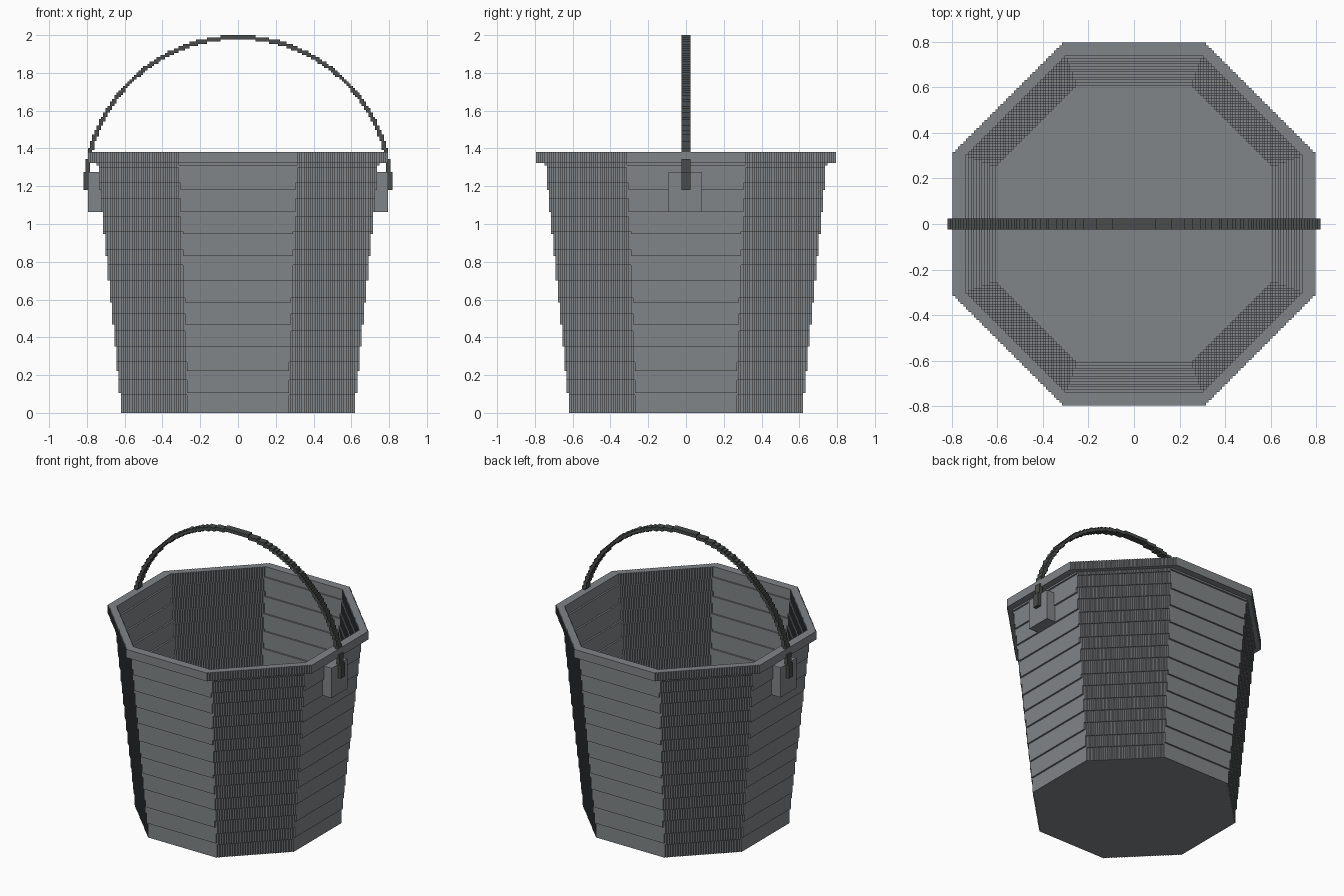
import bpy
import math

cube = bpy.data.objects.get("Cube")
if cube:
    bpy.data.objects.remove(cube)

V = 2 / 171      # size of one block


def material(name, color):
    m = bpy.data.materials.new(name)
    m.use_nodes = True
    m.diffuse_color = (*color, 1)
    m.node_tree.nodes["Principled BSDF"].inputs["Base Color"].default_value = (*color, 1)
    return m


grey = material("bucket grey", (0.22, 0.235, 0.245))
dark = material("handle dark grey", (0.065, 0.073, 0.067))


def runs(cells, axis):
    """Merge neighbouring cells along one axis into (start, end, row) strips."""
    rows = {}
    for c in cells:
        rows.setdefault(c[1 - axis], []).append(c[axis])
    for row, line in rows.items():
        line.sort()
        start = prev = line[0]
        for a in line[1:]:
            if a != prev + 1:
                yield start, prev + 1, row
                start = a
            prev = a
        yield start, prev + 1, row


def build_blocks(name, layers, mat):
    """Skin a stack of cell layers, each (cells), one block high."""
    tiers = []
    for z, cells in layers:
        if tiers and tiers[-1][2] == cells and tiers[-1][1] == z:
            tiers[-1][1] = z + 1
        else:
            tiers.append([z, z + 1, cells])
    verts, index, faces = [], {}, []

    def quad(points, flip):
        ids = []
        for p in points:
            if p not in index:
                index[p] = len(verts)
                verts.append([V * k for k in p])
            ids.append(index[p])
        faces.append(ids[::-1] if flip else ids)

    for n, (lo, hi, cells) in enumerate(tiers):
        below = tiers[n - 1][2] if n else set()
        above = tiers[n + 1][2] if n + 1 < len(tiers) else set()
        # ledges facing up and down
        for z, hidden, flip in ((hi, above, False), (lo, below, True)):
            for a, b, y in runs(cells - hidden, 0):
                quad([(a, y, z), (b, y, z), (b, y + 1, z), (a, y + 1, z)], flip)
        # upright sides
        for d in (-1, 1):
            side = {c for c in cells if (c[0] + d, c[1]) not in cells}
            for a, b, x in runs(side, 1):
                x += d > 0
                quad([(x, a, lo), (x, b, lo), (x, b, hi), (x, a, hi)], d < 0)
            side = {c for c in cells if (c[0], c[1] + d) not in cells}
            for a, b, y in runs(side, 0):
                y += d > 0
                quad([(a, y, lo), (b, y, lo), (b, y, hi), (a, y, hi)], d > 0)
    mesh = bpy.data.meshes.new(name)
    mesh.from_pydata(verts, [], faces)
    mesh.materials.append(mat)
    obj = bpy.data.objects.new(name, mesh)
    bpy.context.collection.objects.link(obj)
    return obj


def octagon(r, d):
    """Cells inside a square of half width r with corners cut at x + y = d."""
    span = range(-r, r)
    return {(x, y) for x in span for y in span
            if abs(x + 0.5) + abs(y + 0.5) + 1 <= d}


# Bucket: floor, flaring thin wall and thick rim
FLOOR, RIM, TOP = 1, 113, 118
bucket = []
for z in range(TOP):
    r = 53 + int((z + 1.7) / 10.25)
    d = 76 + int(z / 7.4)
    if z < FLOOR:
        cells = octagon(r, d)
    elif z < RIM:
        cells = octagon(r, d) - octagon(r - 1, d - 2)
    else:
        cells = octagon(68, 95) - octagon(63, 89)
    bucket.append((z, cells))
build_blocks("bucket", bucket, grey)

# Lugs that carry the handle, one on each side
right = {(x, y) for x in range(-68, -62) for y in range(-8, 7)}
left = {(-1 - x, y) for x, y in right}
build_blocks("right_lug", [(z, right) for z in range(91, 109)], grey)
build_blocks("left_lug", [(z, left) for z in range(91, 109)], grey)

# Handle: half ring of blocks
PIVOT = 101
handle = []
for z in range(PIVOT, 171):
    handle.append((z, {(x, y) for x in range(-70, 70) for y in range(-2, 2)
                       if 68 <= math.hypot(x + 0.5, z + 0.5 - PIVOT) <= 70}))
build_blocks("handle", handle, dark)
